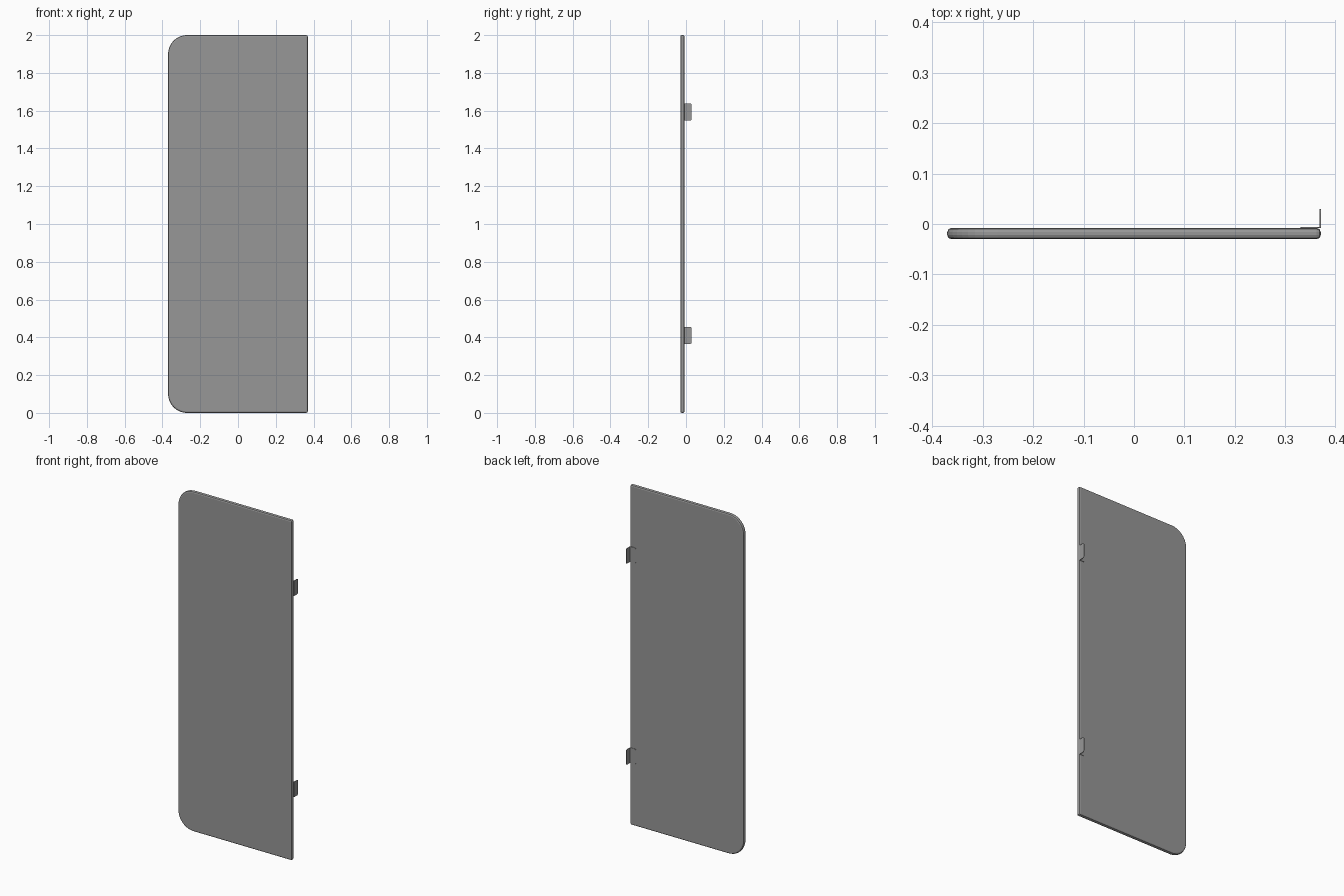
import bpy, bmesh, math

if "Cube" in bpy.data.objects:
    bpy.data.objects.remove(bpy.data.objects["Cube"])

W, H = 0.37, 2.0              # half width and height of the panel
FRONT, BACK = -0.03, -0.008   # panel faces in y

# Dark grey finish shared by all parts
dark = bpy.data.materials.new("dark_grey")
dark.diffuse_color = (0.31, 0.31, 0.31, 1)
dark.use_nodes = True
dark.node_tree.nodes["Principled BSDF"].inputs["Base Color"].default_value = dark.diffuse_color


def arc(cx, cz, r, start, steps):
    """Quarter circle, counter-clockwise from the start angle."""
    return [(cx + r * math.cos(math.radians(start + 90 * i / steps)),
             cz + r * math.sin(math.radians(start + 90 * i / steps)))
            for i in range(steps + 1)]


def add_object(name, verts, faces):
    mesh = bpy.data.meshes.new(name)
    mesh.from_pydata(verts, [], faces)
    mesh.materials.append(dark)
    obj = bpy.data.objects.new(name, mesh)
    bpy.context.collection.objects.link(obj)
    return obj


# Panel: square right edge, rounded left corners, faceted rim
R = 0.1
outline = [(W, 0), (W, H)] + arc(-W + R, H - R, R, 90, 10) + arc(-W + R, R, R, 180, 10)
panel = add_object("screen_panel", [(x, FRONT, z) for x, z in outline],
                   [range(len(outline))])
bm = bmesh.new()
bm.from_mesh(panel.data)
ext = bmesh.ops.extrude_face_region(bm, geom=bm.faces[:], use_keep_orig=True)
bmesh.ops.translate(bm, vec=(0, BACK - FRONT, 0),
                    verts=[g for g in ext["geom"] if isinstance(g, bmesh.types.BMVert)])
bmesh.ops.recalc_face_normals(bm, faces=bm.faces[:])
bm.to_mesh(panel.data)
bm.free()
bevel = panel.modifiers.new("rim", 'BEVEL')
bevel.width = 0.008
bevel.segments = 2
bevel.limit_method = 'ANGLE'


# Wall brackets: thin folded L plates with rounded free corners
def bracket(name, zc):
    z0, z1, r = zc - 0.045, zc + 0.045, 0.009
    leaf_a = arc(W - 0.04 + r, z1 - r, r, 90, 4) + arc(W - 0.04 + r, z0 + r, r, 180, 4)
    leaf_b = arc(0.03 - r, z0 + r, r, 270, 4) + arc(0.03 - r, z1 - r, r, 0, 4)
    verts = [(W, BACK, z0), (W, BACK, z1)]
    verts += [(x, BACK, z) for x, z in leaf_a] + [(W, y, z) for y, z in leaf_b]
    n = len(leaf_a)
    obj = add_object(name, verts, [[0, 1, *range(2, 2 + n)],
                                   [1, 0, *range(2 + n, 2 + 2 * n)]])
    solid = obj.modifiers.new("thickness", 'SOLIDIFY')
    solid.thickness = 0.0025
    solid.offset = -1
    solid.use_even_offset = True


bracket("lower_bracket", 0.41)
bracket("upper_bracket", 1.593)
